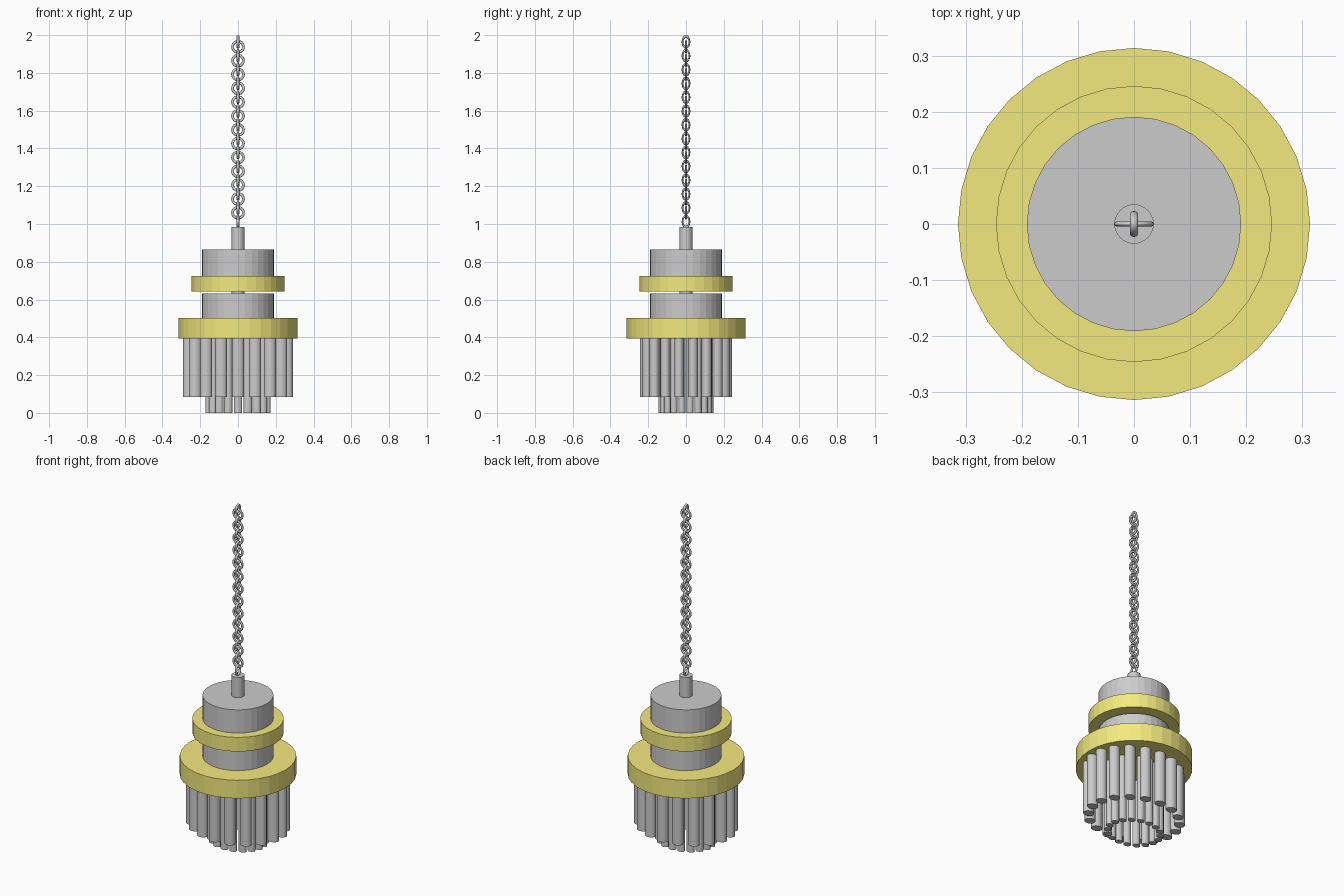
import bpy, math

if "Cube" in bpy.data.objects:
    bpy.data.objects.remove(bpy.data.objects["Cube"])

SQUASH = 0.83        # the rod clusters are slightly oval
CHAIN_SQUASH = 0.64  # chain links are narrower front to back

gold = bpy.data.materials.new("gold")
gold.diffuse_color = (0.9, 0.82, 0.21, 1)
gold.use_nodes = True
gold.node_tree.nodes["Principled BSDF"].inputs["Base Color"].default_value = gold.diffuse_color


def disc(name, radius, z0, z1, mat=None, x=0, y=0, squash=1, sides=32):
    bpy.ops.mesh.primitive_cylinder_add(vertices=sides, radius=radius, depth=z1 - z0,
                                        location=(x, y, (z0 + z1) / 2))
    ob = bpy.context.object
    ob.name = name
    ob.scale.y = squash
    if mat:
        ob.data.materials.append(mat)
    return ob


def rod_ring(name, count, ring_radius, rod_radius, z0, z1):
    for i in range(count):
        a = math.tau * (i + 0.5) / count
        disc(f"{name}_{i + 1}", rod_radius, z0, z1,
             x=ring_radius * math.cos(a), y=SQUASH * ring_radius * math.sin(a),
             squash=SQUASH)


def link(name, z, sideways):
    bpy.ops.mesh.primitive_torus_add(major_radius=0.0288, minor_radius=0.0072,
                                     major_segments=24, minor_segments=10)
    ob = bpy.context.object
    ob.name = name
    # stand the ring up, turn it, then flatten the result front to back
    ob.rotation_euler = (math.pi / 2, 0, math.pi / 2 if sideways else 0)
    bpy.ops.object.transform_apply(location=False, rotation=True, scale=False)
    ob.scale.y = CHAIN_SQUASH
    ob.location.z = z
    bpy.ops.object.shade_smooth()


# Body: stem, drums and gold bands
disc("stem", 0.035, 0.50, 0.983)
disc("upper_drum", 0.191, 0.725, 0.864)
disc("upper_band", 0.246, 0.642, 0.726, gold)
disc("lower_drum", 0.191, 0.50, 0.633)
disc("lower_band", 0.3137, 0.395, 0.503, gold)

# Hanging rods
rod_ring("outer_rod", 18, 0.263, 0.032, 0.085, 0.397)
rod_ring("inner_rod", 18, 0.153, 0.022, 0.0, 0.397)

# Chain of alternating links
STEP = 0.0732
for i in range(14):
    link(f"side_link_{i + 1}", 1.964 - i * STEP, True)
for i in range(13):
    link(f"front_link_{i + 1}", 1.938 - i * STEP, False)
